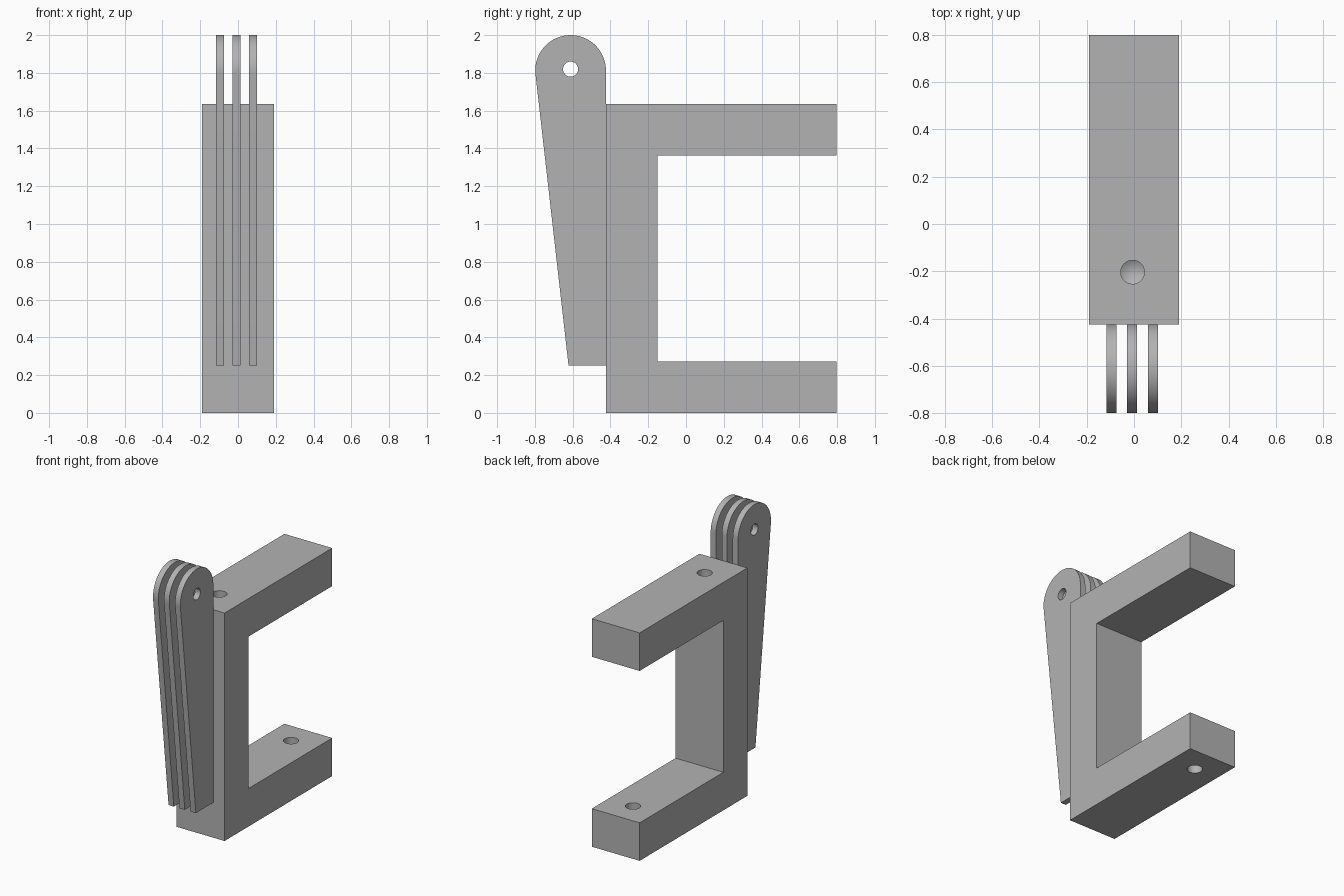
import bpy, bmesh, math

if "Cube" in bpy.data.objects:
    bpy.data.objects.remove(bpy.data.objects["Cube"])

grey = bpy.data.materials.new("grey")
grey.diffuse_color = (0.45, 0.45, 0.45, 1)
grey.use_nodes = True
grey.node_tree.nodes["Principled BSDF"].inputs["Base Color"].default_value = grey.diffuse_color


def finish(bm, name):
    bmesh.ops.recalc_face_normals(bm, faces=bm.faces)
    me = bpy.data.meshes.new(name)
    bm.to_mesh(me)
    bm.free()
    ob = bpy.data.objects.new(name, me)
    bpy.context.collection.objects.link(ob)
    me.materials.append(grey)
    return ob


def extrude_profile(name, pts, x0, x1):
    """Solid from a (y, z) outline pulled along x."""
    bm = bmesh.new()
    face = bm.faces.new([bm.verts.new((x0, y, z)) for y, z in pts])
    out = bmesh.ops.extrude_face_region(bm, geom=[face])
    verts = [g for g in out["geom"] if isinstance(g, bmesh.types.BMVert)]
    bmesh.ops.translate(bm, verts=verts, vec=(x1 - x0, 0, 0))
    return finish(bm, name)


def drill(name, pts, axis, centre, seg=32):
    """Cutter: straight shank, or a drill tip where the radius is zero."""
    bm = bmesh.new()
    rings = []
    for r, h in pts:
        ring = []
        for i in range(1 if r == 0 else seg):
            a = 2 * math.pi * i / seg
            u, v = r * math.cos(a), r * math.sin(a)
            co = (u, v, h) if axis == "z" else (h, u, v)
            ring.append(bm.verts.new([c + o for c, o in zip(co, centre)]))
        rings.append(ring)
    for a, b in zip(rings, rings[1:]):
        for i in range(seg):
            j = (i + 1) % seg
            bm.faces.new([a[0], b[i], b[j]] if len(a) == 1 else [a[i], a[j], b[j], b[i]])
    for ring in (rings[0], rings[-1]):
        if len(ring) > 1:
            bm.faces.new(ring)
    ob = finish(bm, name)
    ob.hide_render = True
    ob.hide_set(True)
    return ob


def cut(ob, cutter):
    mod = ob.modifiers.new("hole", "BOOLEAN")
    mod.operation = "DIFFERENCE"
    mod.solver = "EXACT"
    mod.object = cutter


def smooth(ob):
    bpy.ops.object.select_all(action="DESELECT")
    ob.select_set(True)
    bpy.context.view_layer.objects.active = ob
    for mod in list(ob.modifiers):
        bpy.ops.object.modifier_apply(modifier=mod.name)
    bpy.ops.object.shade_smooth_by_angle(angle=math.radians(30))


# C-shaped clamp body
F, B = -0.424, 0.797
body = extrude_profile("clamp_body", [
    (F, 0), (B, 0), (B, 0.273), (-0.152, 0.273),
    (-0.152, 1.363), (B, 1.363), (B, 1.636), (F, 1.636)], -0.19, 0.19)

# Blind hole in the top arm, through hole in the bottom arm
cut(body, drill("top_hole_cutter", [(0, -0.27), (0.05, -0.24), (0.05, 0.1)], "z", (-0.006, -0.203, 1.636)))
cut(body, drill("bottom_hole_cutter", [(0.05, -0.1), (0.05, 0.4)], "z", (-0.006, 0.61, 0)))
smooth(body)

# Three tapered mounting fins with a rounded, drilled top
R, CY, CZ = 0.187, -0.611, 1.813
STEPS, TILT = 36, math.radians(6.5)
outline = [(-0.622, 0.252), (F, 0.252)]
for i in range(STEPS + 1):
    a = (math.pi + TILT) * i / STEPS
    outline.append((CY + R * math.cos(a), CZ + R * math.sin(a)))

pin_hole = drill("pin_hole_cutter", [(0.04, -0.4), (0.04, 0.4)], "x", (0, CY, 1.82))
for name, x in (("left", -0.095), ("middle", -0.008), ("right", 0.08)):
    fin = extrude_profile(name + "_fin", outline, x - 0.021, x + 0.021)
    cut(fin, pin_hole)
    smooth(fin)
